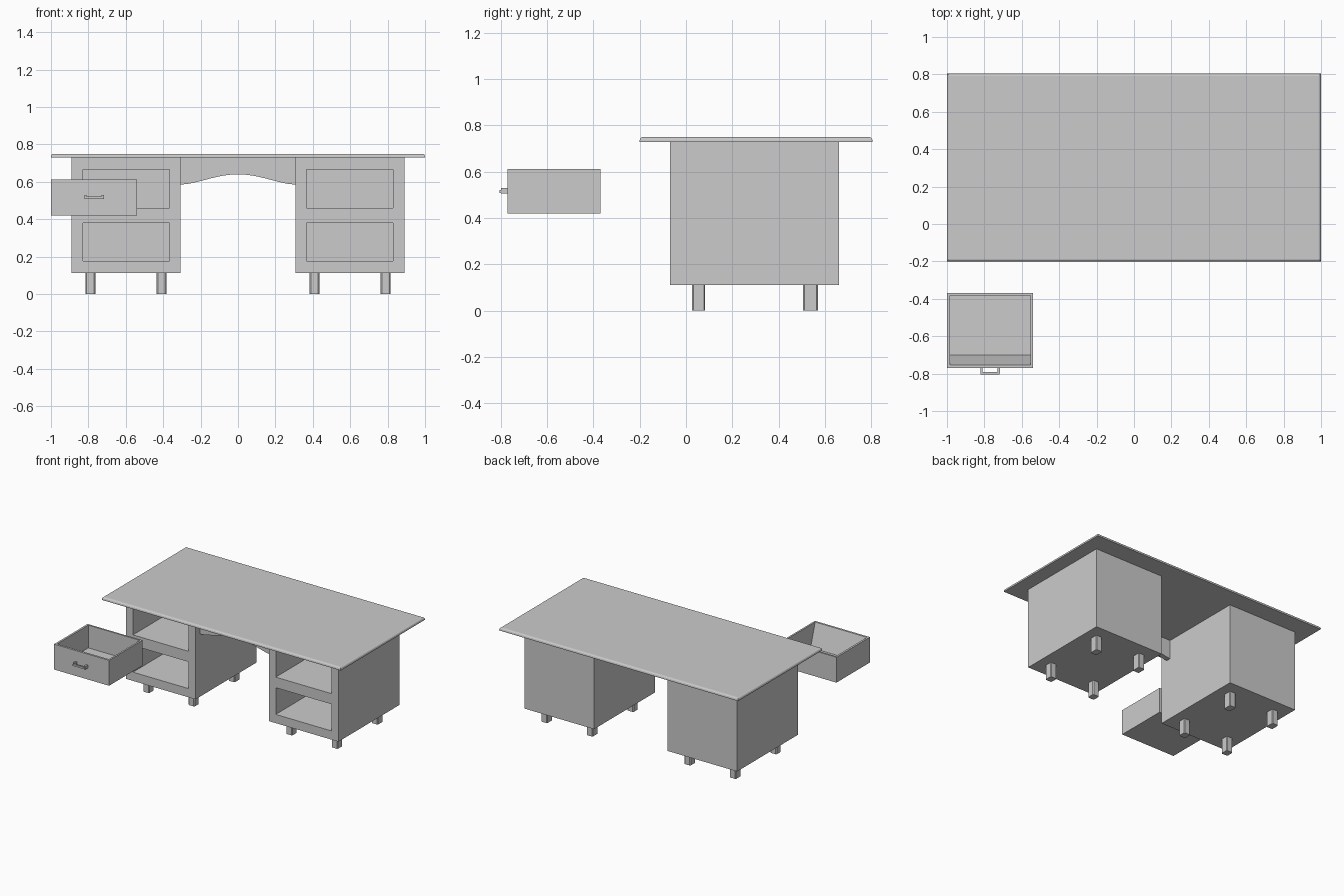
import bpy, bmesh, math

if "Cube" in bpy.data.objects:
    bpy.data.objects.remove(bpy.data.objects["Cube"])


def mesh_object(name, bm):
    bmesh.ops.recalc_face_normals(bm, faces=bm.faces)
    me = bpy.data.meshes.new(name)
    bm.to_mesh(me)
    bm.free()
    ob = bpy.data.objects.new(name, me)
    bpy.context.collection.objects.link(ob)
    return ob


def box(name, x, y, z):
    bm = bmesh.new()
    bmesh.ops.create_cube(bm, size=1)
    for v in bm.verts:
        for i, r in enumerate((x, y, z)):
            v.co[i] = r[0] if v.co[i] < 0 else r[1]
    return mesh_object(name, bm)


def bevel_edges(ob, test, width, segments):
    bm = bmesh.new()
    bm.from_mesh(ob.data)
    edges = [e for e in bm.edges if test(*[v.co for v in e.verts])]
    bmesh.ops.bevel(bm, geom=edges, offset=width, segments=segments,
                    profile=0.5, affect='EDGES')
    bm.to_mesh(ob.data)
    bm.free()


def carve(ob, cutters):
    bpy.context.view_layer.objects.active = ob
    for c in cutters:
        c.hide_render = True
        m = ob.modifiers.new("carve", 'BOOLEAN')
        m.operation = 'DIFFERENCE'
        m.solver = 'EXACT'
        m.object = c
        bpy.ops.object.modifier_apply(modifier=m.name)
        bpy.data.objects.remove(c)


# table top with rounded upper rim
top = box("table_top", (-1, 1), (-0.2, 0.805), (0.729, 0.75))
bevel_edges(top, lambda a, b: a.z > 0.74 and b.z > 0.74, 0.014, 3)

# pedestals with two open drawer bays each, and their legs
for side, s in (("left", -1), ("right", 1)):
    def span(a, b):
        return tuple(sorted((s * a, s * b)))
    ped = box(side + "_pedestal", span(0.307, 0.89), (-0.07, 0.66), (0.112, 0.729))
    carve(ped, [box("bay_cutter", span(0.365, 0.83), (-0.2, 0.36), z)
                for z in ((0.178, 0.38), (0.46, 0.665))])
    for xn, x in (("inner", (0.383, 0.435)), ("outer", (0.763, 0.815))):
        for yn, y in (("front", (0.026, 0.083)), ("back", (0.506, 0.57))):
            leg = box(f"{side}_{xn}_{yn}_leg", span(*x), y, (0, 0.112))
            bevel_edges(leg, lambda a, b: abs(a.z - b.z) > 0.05, 0.006, 1)

# arched apron between the pedestals
N = 16
outline = [(-0.307, 0.729)]
for i in range(N + 1):
    t = -1 + 2 * i / N
    outline.append((0.307 * t, 0.585 + 0.055 * (0.5 + 0.5 * math.cos(math.pi * t)) ** 0.8))
outline.append((0.307, 0.729))
bm = bmesh.new()
face = bm.faces.new([bm.verts.new((x, -0.015, z)) for x, z in outline])
ext = bmesh.ops.extrude_face_region(bm, geom=[face])
for v in ext["geom"]:
    if isinstance(v, bmesh.types.BMVert):
        v.co.y = 0.02
# keep the front cap so that the apron is closed
if not face.is_valid or len([f for f in bm.faces if len(f.verts) > 4]) < 2:
    bm.verts.ensure_lookup_table()
    loop = [e for e in bm.edges if e.is_boundary]
    bmesh.ops.holes_fill(bm, edges=loop, sides=0)
mesh_object("arched_apron", bm)

# pulled-out drawer, its inner front wall leaning
drawer = box("drawer", (-1, -0.54), (-0.77, -0.37), (0.42, 0.612))
hollow = box("drawer_cutter", (-0.985, -0.553), (-0.755, -0.383), (0.44, 0.612))
for v in hollow.data.vertices:
    if v.co.z < 0.5 and v.co.y < -0.6:
        v.co.y = -0.70
    if v.co.z > 0.6:
        v.co.z = 0.614
carve(drawer, [hollow])

# drawer pull
box("handle_bar", (-0.82, -0.72), (-0.805, -0.792), (0.509, 0.522))
for name, x in (("left", -0.822), ("right", -0.73)):
    box(f"handle_{name}_post", (x, x + 0.013), (-0.798, -0.768), (0.507, 0.53))
